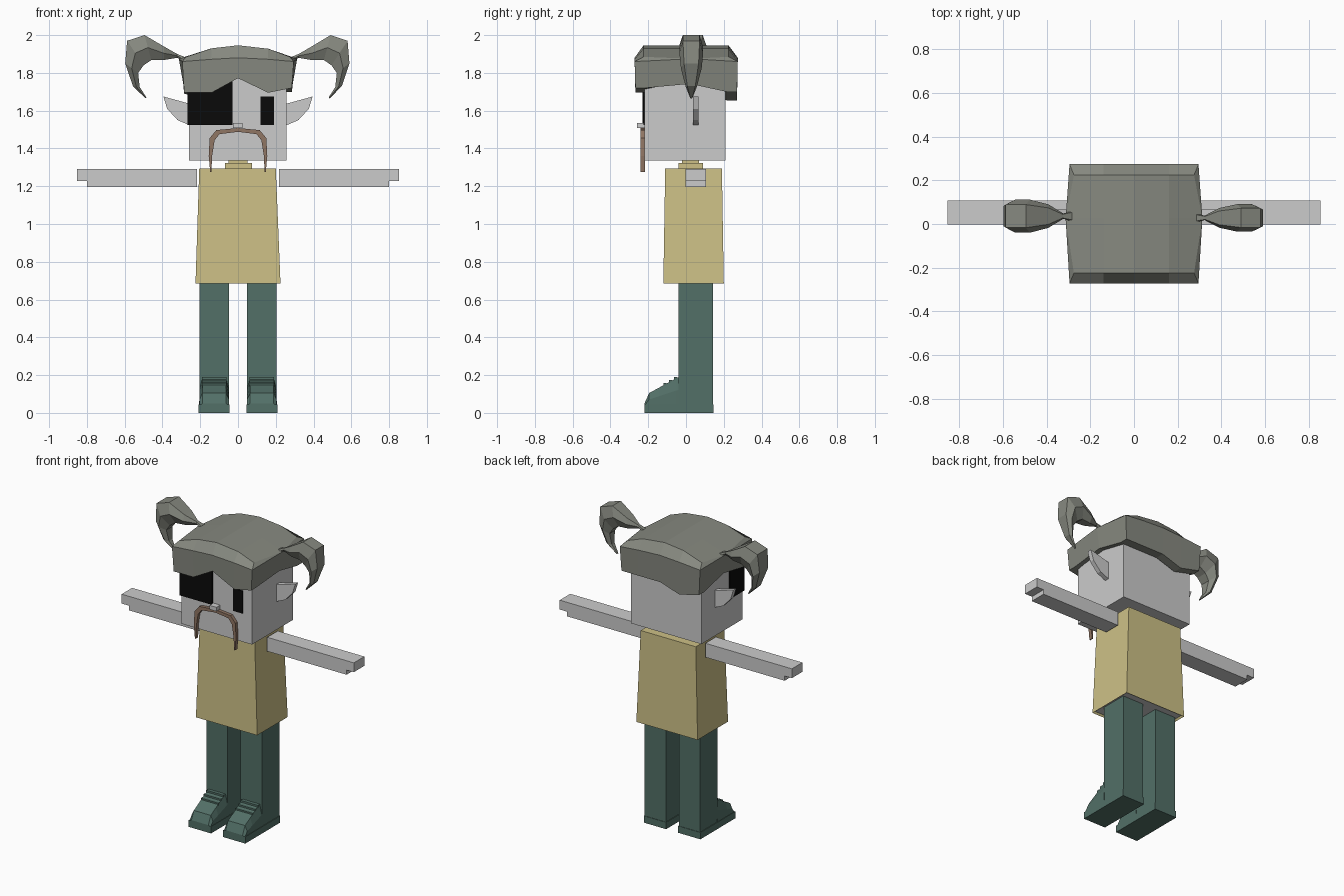
import bpy
import bmesh

cube = bpy.data.objects.get("Cube")
if cube:
    bpy.data.objects.remove(cube, do_unlink=True)


def material(name, r, g, b):
    m = bpy.data.materials.new(name)
    m.use_nodes = True
    m.diffuse_color = (r, g, b, 1)
    node = next(n for n in m.node_tree.nodes if n.type == 'BSDF_PRINCIPLED')
    node.inputs["Base Color"].default_value = (r, g, b, 1)
    node.inputs["Roughness"].default_value = 0.9
    return m


skin = material("pale_grey_skin", .60, .60, .60)
cloth = material("tan_cloth", .61, .53, .24)
teal = material("teal_trousers", .085, .16, .135)
hair = material("grey_hair", .24, .25, .215)
brown = material("brown_moustache", .28, .18, .127)
black = material("black", .003, .003, .003)


def finish(bm, name, *mats):
    bmesh.ops.recalc_face_normals(bm, faces=bm.faces)
    mesh = bpy.data.meshes.new(name)
    bm.to_mesh(mesh)
    bm.free()
    for m in mats:
        mesh.materials.append(m)
    obj = bpy.data.objects.new(name, mesh)
    bpy.context.collection.objects.link(obj)
    return obj


def loft(name, rings, mat, caps=None):
    """Skin a row of equal point rings; caps lists the faces that close each end."""
    bm = bmesh.new()
    rows = [[bm.verts.new(p) for p in ring] for ring in rings]
    n = len(rows[0])
    for a, b in zip(rows, rows[1:]):
        for i in range(n):
            j = (i + 1) % n
            bm.faces.new((a[i], a[j], b[j], b[i]))
    for end in (rows[0], rows[-1]):
        for face in caps or [range(n)]:
            bm.faces.new([end[i] for i in face])
    return finish(bm, name, mat)


def rect(x0, x1, y0, y1, z):
    return [(x0, y0, z), (x1, y0, z), (x1, y1, z), (x0, y1, z)]


def box(name, x, y, z, mat):
    return loft(name, [rect(*x, *y, h) for h in z], mat)


def span(s, a, b):
    return sorted((s * a, s * b))


# Shirt with a recessed grey underside
shirt = loft("shirt", [rect(-.225, .225, -.12, .20, .685),
                       rect(-.205, .20, -.11, .19, 1.295)], cloth)
shirt.data.materials.append(skin)
bm = bmesh.new()
bm.from_mesh(shirt.data)
bm.faces.ensure_lookup_table()
hem = min(bm.faces, key=lambda f: f.calc_center_median().z)
bmesh.ops.inset_region(bm, faces=[hem], thickness=.012, depth=-.012)
hem.material_index = 1
bm.to_mesh(shirt.data)
bm.free()

# Collar and neck
box("collar", (-.07, .075), (-.04, .09), (1.29, 1.322), cloth)
box("neck", (-.05, .05), (-.02, .07), (1.32, 1.34), cloth)

# Head and face
box("head", (-.26, .257), (-.22, .21), (1.335, 1.82), skin)
box("nose", (-.027, .023), (-.26, -.21), (1.508, 1.535), skin)
box("eye", (.12, .19), (-.226, -.218), (1.525, 1.675), black)
box("eye_patch_front", (-.268, -.03), (-.229, -.22), (1.525, 1.76), black)
box("eye_patch_side", (-.268, -.26), (-.229, -.08), (1.525, 1.74), black)

# Drooping moustache: outer and inner edge along the path
MOUSTACHE = [((0, 1.508), (0, 1.488)), ((.115, 1.497), (.098, 1.476)),
             ((.15, 1.455), (.124, 1.443)), ((.155, 1.36), (.137, 1.36)),
             ((.147, 1.275), (.141, 1.275))]

# Pigtail: outer edge, inner edge, half depth
PIGTAIL = [((.285, 1.885), (.285, 1.855), .02), ((.325, 1.902), (.32, 1.88), .01),
           ((.39, 1.94), (.39, 1.868), .045), ((.49, 2.0), (.455, 1.868), .063),
           ((.58, 1.97), (.495, 1.84), .063), ((.59, 1.85), (.523, 1.80), .055),
           ((.55, 1.73), (.515, 1.725), .03), ((.485, 1.665), (.48, 1.67), .006)]

EAR = [(.25, 1.635), (.395, 1.675), (.375, 1.61), (.32, 1.55), (.25, 1.52)]

# Boot: front-to-back stations and height
BOOT = [(-.22, .05), (-.195, .105), (-.14, .135), (-.05, .185), (-.035, .19)]

for side, s in (("left", 1), ("right", -1)):
    loft(side + "_moustache",
         [[(s * o[0], -.242, o[1]), (s * o[0], -.217, o[1]),
           (s * i[0], -.217, i[1]), (s * i[0], -.242, i[1])] for o, i in MOUSTACHE], brown)

    loft(side + "_ear", [[(s * x, y, z) for x, z in EAR] for y in (.037, .067)], skin)

    # The right pigtail is a little fuller
    wide, deep, cy = (1, 1, .028) if s > 0 else (1.025, 1.2, .036)
    rings = []
    for (ox, oz), (ix, iz), d in PIGTAIL:
        mx, mz, d = (ox + ix) / 2, (oz + iz) / 2, d * deep
        ring = [(ox, -.7 * d, oz), (ox, .7 * d, oz), (mx, d, mz),
                (ix, .5 * d, iz), (ix, -.5 * d, iz), (mx, -d, mz)]
        rings.append([(s * (.3 + (x - .3) * wide), y + cy, z) for x, y, z in ring])
    loft(side + "_pigtail", rings, hair)

    # Arm with a shorter lower step at the fingertips
    box(side + "_arm", span(s, .217, .80), (-.003, .107), (1.197, 1.29), skin)
    box(side + "_fingers", span(s, .80, .853), (-.003, .107), (1.228, 1.29), skin)

    # Leg, sole and boot
    box(side + "_leg", span(s, .048, .204), (-.04, .143), (.03, .695), teal)
    cx = s * .126
    box(side + "_sole", (cx - .082, cx + .082), (-.22, .146), (0, .045), teal)
    rings = []
    for y, h in BOOT:
        half = [(.08, .02), (.078, .02 + (h - .02) * .6), (.062, h)]
        rings.append([(cx + w, y, z) for w, z in half]
                     + [(cx - w, y, z) for w, z in reversed(half)])
    loft(side + "_boot", rings, teal)
    for k in range(3):
        y, z = -.118 + .027 * k, .145 + .016 * k
        box(side + "_lace_%d" % (k + 1), (cx - .064, cx + .064),
            (y, y + .016), (z - .02, z + .012), teal)

# Hair cap: x, front hem, back hem, brow height, crown height
CAP = [(-.295, 1.695, 1.69, 1.86, 1.885), (-.14, 1.695, 1.655, 1.872, 1.93),
       (0, 1.772, 1.70, 1.88, 1.946), (.16, 1.695, 1.70, 1.872, 1.928),
       (.295, 1.72, 1.70, 1.86, 1.885)]
rings = []
for x, front, back, brow, crown in CAP:
    end = abs(x) > .2
    s = (1 if x > 0 else -1) if end else 0
    rings.append([(x - s * .01, -.268, front), (x, -.272, brow),
                  (x - s * .02, -.225, crown), (x + s * .018, .025, crown - abs(s) * .01),
                  (x - s * .02, .225, crown), (x, .274, brow), (x - s * .01, .27, back),
                  (x - s * .01, .215, back), (x - s * .005, .02, 1.742),
                  (x - s * .01, -.215, front)])
loft("hair_cap", rings, hair,
     [(0, 1, 3, 8, 9), (1, 2, 3), (3, 4, 5), (3, 5, 6, 7, 8)])
